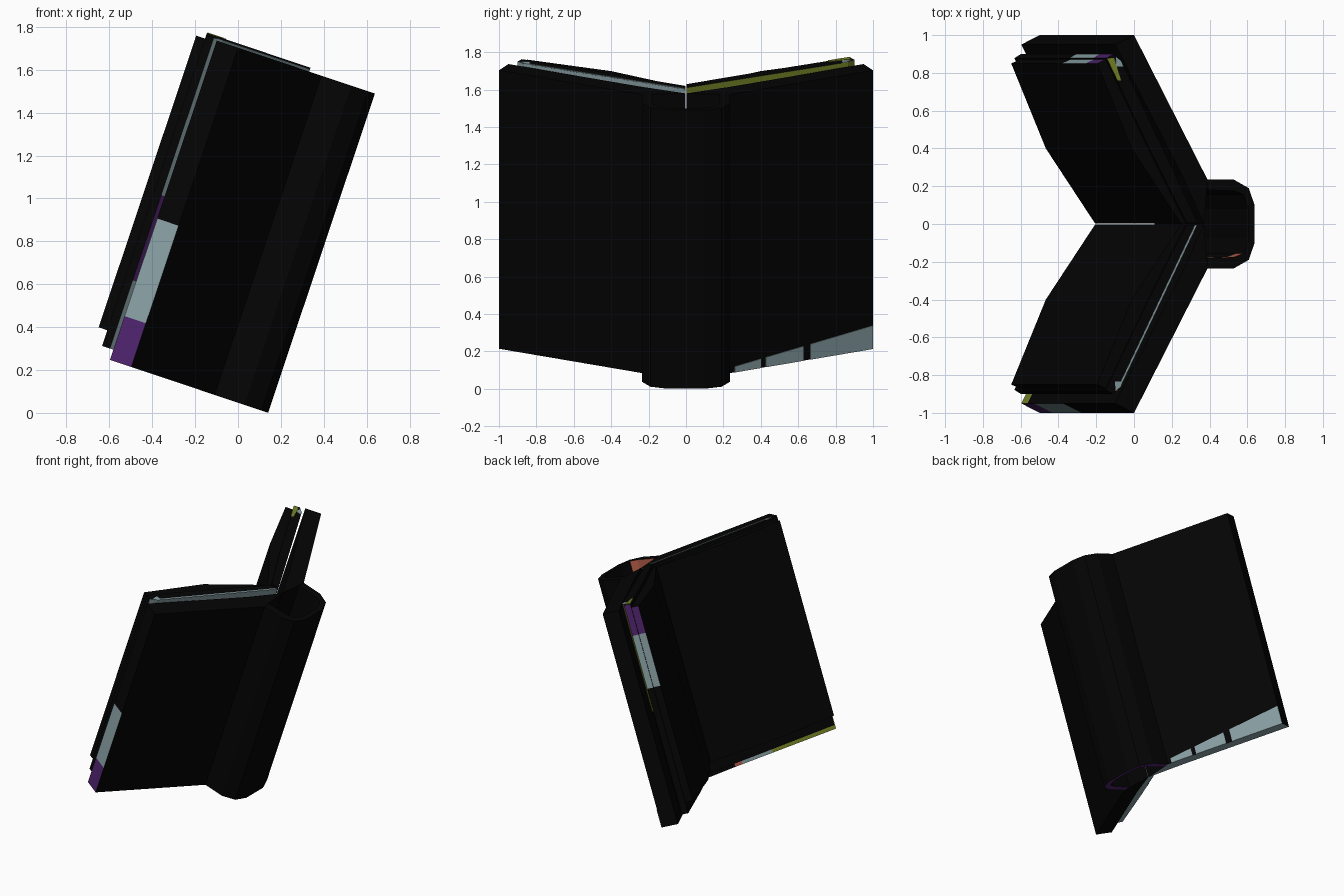
import bpy, bmesh, math
from mathutils import Vector

if "Cube" in bpy.data.objects:
    bpy.data.objects.remove(bpy.data.objects["Cube"])

TILT = math.radians(18.5)
S, C = math.sin(TILT), math.cos(TILT)

COLOURS = {
    "black": (0.0013, 0.0013, 0.0013),
    "pale_blue_grey": (0.25, 0.35, 0.37),
    "purple": (0.075, 0.017, 0.15),
    "olive": (0.19, 0.24, 0.02),
    "terracotta": (0.46, 0.11, 0.065),
}
MATS = []
for n, c in COLOURS.items():
    m = bpy.data.materials.new(n)
    m.diffuse_color = (*c, 1)
    m.use_nodes = True
    m.node_tree.nodes["Principled BSDF"].inputs["Base Color"].default_value = m.diffuse_color
    MATS.append(m)
BLACK, BLUE, PURPLE, OLIVE, TERRA = range(5)


def place(v, y, u):
    """Book space (v = depth, y = width, u = along spine) to tilted world space."""
    return Vector((v * C + u * S, y, u * C - v * S))


def finish(bm, name):
    bmesh.ops.recalc_face_normals(bm, faces=bm.faces)
    me = bpy.data.meshes.new(name)
    bm.to_mesh(me)
    bm.free()
    for m in MATS:
        me.materials.append(m)
    bpy.context.collection.objects.link(bpy.data.objects.new(name, me))


def prism(name, profile, levels, side=1, rule=None, bottom=BLACK, top=BLACK):
    """Extrude a (v, y) profile along the spine; rule(edge, u) picks a colour."""
    bm = bmesh.new()
    rings = [[bm.verts.new(place(v, y * side, u)) for v, y in profile] for u in levels]
    n = len(profile)
    for k in range(len(levels) - 1):
        mid = (levels[k] + levels[k + 1]) / 2
        for i in range(n):
            j = (i + 1) % n
            f = bm.faces.new((rings[k][i], rings[k][j], rings[k + 1][j], rings[k + 1][i]))
            f.material_index = rule(i, mid) if rule else BLACK
    bm.faces.new(rings[0][::-1]).material_index = bottom
    bm.faces.new(rings[-1]).material_index = top
    finish(bm, name)


def plate(name, pts, offset, colour):
    """Thin painted plate from book-space points."""
    bm = bmesh.new()
    a = [bm.verts.new(place(*p)) for p in pts]
    b = [bm.verts.new(place(*(Vector(p) + Vector(offset)))) for p in pts]
    n = len(pts)
    bm.faces.new(a)
    bm.faces.new(b[::-1])
    for i in range(n):
        bm.faces.new((a[i], a[(i + 1) % n], b[(i + 1) % n], b[i]))
    for f in bm.faces:
        f.material_index = colour
    finish(bm, name)


BOTTOM, TOP = 0.045, 1.615

# hollow rounded spine
half_out = [(-0.13, 0.235), (0.017, 0.235), (0.10, 0.19), (0.133, 0.10)]
half_in = [(0.10, 0.08), (0.072, 0.155), (0.02, 0.175), (-0.13, 0.18)]
spine = (half_out + [(v, -y) for v, y in half_out[::-1]]
         + [(v, -y) for v, y in half_in[::-1]] + half_in)
prism("spine", spine, [BOTTOM, 1.50, TOP],
      rule=lambda e, u: TERRA if e in (8, 9) and u > 1.50 else BLACK, bottom=PURPLE)

# cover boards: edges 0 outer, 1 end bevel, 2-5 inner face
board = [(-0.13, 0.235), (-0.54, 1.0), (-0.645, 0.95), (-0.408, 0.51),
         (-0.295, 0.30), (-0.268, 0.25), (-0.15, 0.002)]


def board_rule(side):
    def rule(edge, u):
        if side < 0:
            if edge == 1:
                return PURPLE if u < 0.26 else BLUE if u < 0.74 else BLACK
            if u < 0.15:
                return {2: OLIVE, 3: BLUE, 4: TERRA}.get(edge, BLACK)
        return BLACK
    return rule


def fore_colour(u):
    return PURPLE if u > 1.41 else BLUE if u > 1.02 else BLACK


# endpapers: edges 0 back face, 1 overhang past the cover, 2 fore-edge
endpaper = [(-0.19, 0.004), (-0.620, 0.865), (-0.662, 0.90), (-0.70, 0.878),
            (-0.46, 0.40), (-0.25, 0.004)]


def endpaper_rule(side):
    def rule(edge, u):
        if side > 0:
            if edge == 0:
                return OLIVE
            if edge == 1:
                return OLIVE if u > 0.85 else BLACK
            return fore_colour(u) if edge == 2 else BLACK
        if edge == 1:
            return PURPLE if 0.43 < u < 0.85 else BLUE
        return BLUE if edge == 0 else BLACK
    return rule


# text block with bowed pages, edge 2 is the fore-edge
pages = [(-0.245, 0.003), (-0.45, 0.40), (-0.685, 0.875), (-0.743, 0.85),
         (-0.55, 0.40), (-0.275, 0.003)]


def pages_rule(side):
    return lambda e, u: fore_colour(u) if side > 0 and e == 2 else BLACK


for side, label, paper_top in ((-1, "front", 1.624), (1, "back", 1.634)):
    prism(label + "_cover", board, [BOTTOM, 0.15, 0.26, 0.74, TOP],
          side, board_rule(side), bottom=BLUE if side > 0 else BLACK)
    prism(label + "_endpaper", endpaper, [0.095, 0.43, 0.85, 1.02, 1.41, paper_top],
          side, endpaper_rule(side), bottom=BLUE if side < 0 else BLACK)
    prism(label + "_pages", pages, [0.172, 1.02, 1.41, 1.607], side, pages_rule(side))
    # pale corner of the endpaper's top edge
    plate(label + "_endpaper_corner",
          [(-0.618, side * 0.862, paper_top), (-0.648, side * 0.885, paper_top),
           (-0.650, side * 0.835, paper_top), (-0.606, side * 0.835, paper_top)],
          (0, 0, 0.003), BLUE)

# pale line along the front endpaper's top, olive tab on the back one
plate("front_endpaper_line",
      [(-0.192, -0.006, 1.624), (-0.606, -0.835, 1.624),
       (-0.618, -0.835, 1.624), (-0.204, -0.006, 1.624)], (0, 0, 0.003), BLUE)
plate("back_endpaper_tab",
      [(-0.698, 0.875, 1.634), (-0.660, 0.88, 1.634),
       (-0.620, 0.76, 1.634), (-0.640, 0.76, 1.634)], (0, 0, 0.004), OLIVE)


# painted wedges along the lower edge of the back cover's outer face
def outer(y, u):
    return (-0.13 - 0.41 * (y - 0.235) / 0.765, y, u)


def wedge_top(y):
    return BOTTOM + 0.032 + 0.10 * (y - 0.25) / 0.75


for i, (a, b) in enumerate(((0.26, 0.40), (0.425, 0.625), (0.665, 0.998))):
    plate("cover_wedge_%d" % (i + 1),
          [outer(a, BOTTOM), outer(b, BOTTOM), outer(b, wedge_top(b)), outer(a, wedge_top(a))],
          (0.0035, 0.0019, 0), BLUE)

# thin line beside the front fore-edge
plate("fore_edge_line", [(-0.634, -0.885, 1.01), (-0.626, -0.885, 1.01),
                         (-0.626, -0.885, 1.60), (-0.634, -0.885, 1.60)],
      (0, 0.008, 0), TERRA)
